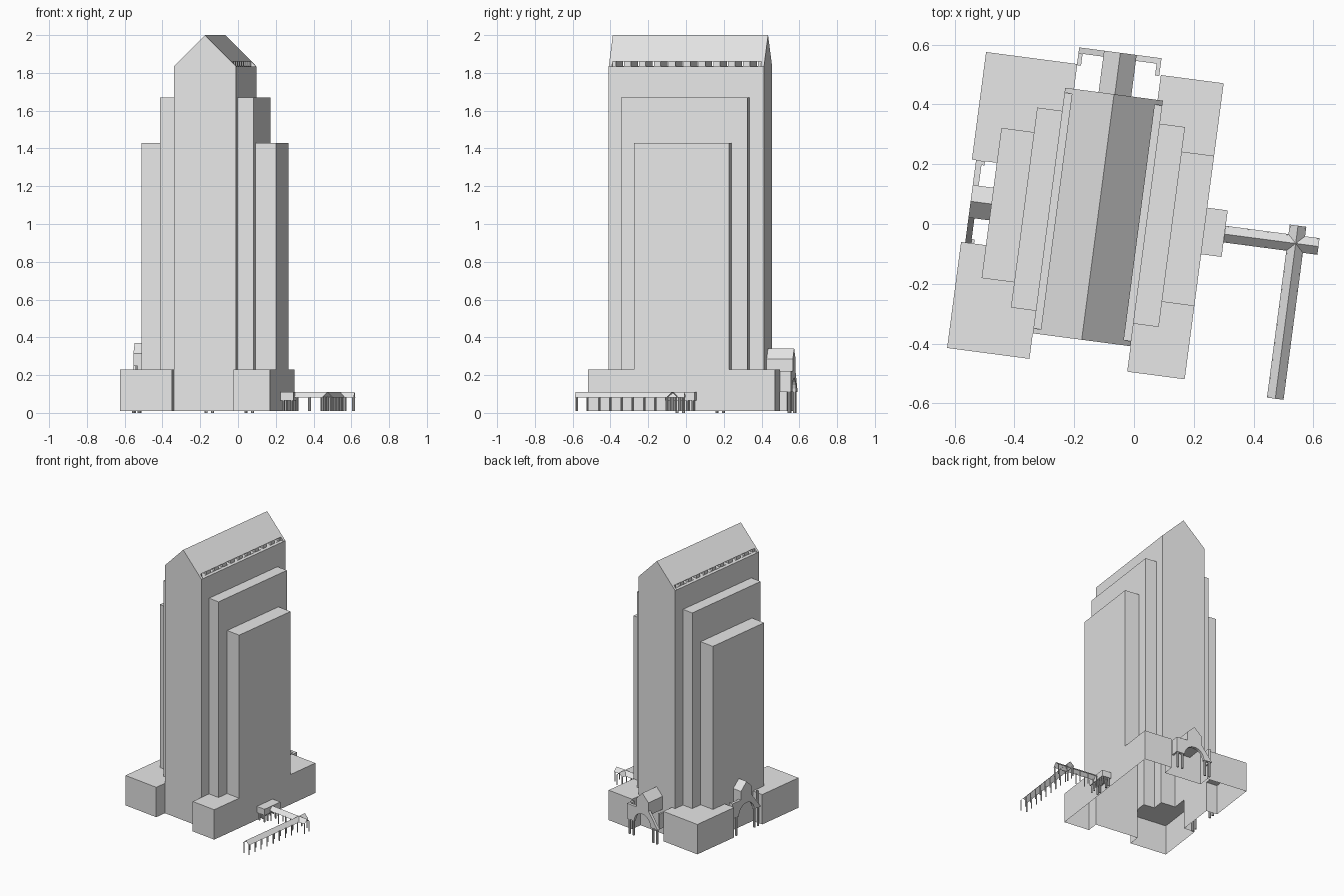
import bpy, bmesh, math
from mathutils import Matrix

old = bpy.data.objects.get("Cube")
if old:
    bpy.data.objects.remove(old, do_unlink=True)

GREY = (0.8, 0.8, 0.8, 1)
mat = bpy.data.materials.new("pale grey")
mat.use_nodes = True
mat.diffuse_color = GREY
mat.node_tree.nodes["Principled BSDF"].inputs["Base Color"].default_value = GREY

TURN = Matrix.Rotation(math.radians(-7.5), 4, 'Z')   # the whole site is turned
FLOOR = 0.01


def add_box(bm, x0, x1, y0, y1, z0, z1):
    m = Matrix.Translation(((x0 + x1) / 2, (y0 + y1) / 2, (z0 + z1) / 2))
    bmesh.ops.create_cube(bm, size=1, matrix=m @ Matrix.Diagonal((x1 - x0, y1 - y0, z1 - z0, 1)))


def add_prism(bm, outline, y0, y1):
    """Extrude an x-z outline along y."""
    face = bm.faces.new([bm.verts.new((x, y0, z)) for x, z in outline])
    out = bmesh.ops.extrude_face_region(bm, geom=[face])
    moved = [v for v in out["geom"] if isinstance(v, bmesh.types.BMVert)]
    bmesh.ops.translate(bm, verts=moved, vec=(0, y1 - y0, 0))


def add_post(bm, x, y, z0, z1, r, sides=8):
    bmesh.ops.create_cone(bm, cap_ends=True, segments=sides, radius1=r, radius2=r,
                          depth=z1 - z0, matrix=Matrix.Translation((x, y, (z0 + z1) / 2)))


def make(name, bm, place=Matrix(), closed=True):
    if closed:
        bmesh.ops.recalc_face_normals(bm, faces=bm.faces[:])
    bm.transform(place)
    me = bpy.data.meshes.new(name)
    bm.to_mesh(me)
    bm.free()
    me.materials.append(mat)
    ob = bpy.data.objects.new(name, me)
    bpy.context.scene.collection.objects.link(ob)
    return ob


def box(name, *dims):
    bm = bmesh.new()
    add_box(bm, *dims)
    return make(name, bm)


def combine(target, other, operation):
    """Bake a boolean into target and drop the other object."""
    mod = target.modifiers.new("combine", 'BOOLEAN')
    mod.operation, mod.object, mod.solver = operation, other, 'EXACT'
    bpy.context.view_layer.update()
    deps = bpy.context.evaluated_depsgraph_get()
    me = bpy.data.meshes.new_from_object(target.evaluated_get(deps))
    target.modifiers.clear()
    target.data = me
    bpy.data.objects.remove(other, do_unlink=True)


# Tower shaft with a gabled top
L, R, MID = -0.288, 0.042, -0.123
FRONT, BACK = -0.407, 0.422
EAVE, RIDGE, SLOT = 1.835, 2.0, 0.025
bm = bmesh.new()
add_prism(bm, [(L, FLOOR), (R, FLOOR), (R, EAVE), (MID, RIDGE), (L, EAVE)], FRONT, BACK)
tower = make("tower", bm)

# Open gallery under the eaves, crossed by short piers
y0, y1 = FRONT + 0.017, BACK - 0.017
for x0, x1 in ((L - 0.1, L + SLOT), (R - SLOT, R + 0.1)):
    combine(tower, box("cutter", x0, x1, y0, y1, EAVE, EAVE + SLOT), 'DIFFERENCE')
bays = 10
step = (y1 - y0) / bays
bm = bmesh.new()
for i in range(bays):
    c = y0 + (i + 0.5) * step
    add_box(bm, L - 0.1, R + 0.1, c - step * 0.27, c + step * 0.27, EAVE + 0.001, EAVE + SLOT - 0.001)
combine(tower, make("cutter", bm), 'DIFFERENCE')

# Stepped shoulders and the four base blocks
BASE = 0.23
for dims in (
        (-0.372, 0.127, -0.331, 0.344, 1.67),
        (-0.482, 0.236, -0.246, 0.261, 1.43),
        (-0.566, L, -0.493, -0.135, BASE),
        (-0.566, -0.258, 0.143, 0.506, BASE),
        (R, 0.236, -0.493, 0, BASE),
        (0.024, 0.236, 0, 0.506, BASE)):
    combine(tower, box("block", *dims[:4], FLOOR, dims[4]), 'UNION')

# The shell is open underneath
bm = bmesh.new()
bm.from_mesh(tower.data)
under = [f for f in bm.faces if f.normal.z < -0.9 and f.calc_center_median().z < FLOOR + 0.005]
bmesh.ops.delete(bm, geom=under, context='FACES')
bmesh.ops.dissolve_limit(bm, angle_limit=0.01, verts=bm.verts[:], edges=bm.edges[:])
bm.to_mesh(tower.data)
bm.free()
tower.data.transform(TURN)


def porch(name, place, half, lift, vault, returns):
    """Arched entrance facing +y, outer face on y = 0."""
    spring, top, eave, ridge = (z + lift for z in (0.11, 0.222, 0.285, 0.34))
    g, r = 0.055, 0.075
    arch = [(-r * math.cos(math.pi * i / 12), spring + r * math.sin(math.pi * i / 12)) for i in range(13)]
    wall = [(-half, spring)] + arch + [(half, spring), (half, top), (g, top), (g, eave),
                                       (0, ridge), (-g, eave), (-g, top)]
    bm = bmesh.new()
    add_prism(bm, wall, -0.02, 0)
    add_prism(bm, [(-g, spring + r + 0.005), (g, spring + r + 0.005), (g, eave), (0, ridge), (-g, eave)],
              -vault, -0.02)
    for s in (-1, 1):
        xs = sorted((s * half, s * (half - 0.014)))
        add_box(bm, *xs, -returns, -0.02, spring, top)
    make(name, bm, place)
    bm = bmesh.new()
    for s in (-1, 1):
        for x in (0.089, 0.124):
            add_post(bm, s * x, -0.011, 0, spring, 0.008)
    make(name + "_columns", bm, place)


porch("back_porch", TURN @ Matrix.Translation((-0.12, 0.562, 0)), 0.139, 0, 0.14, 0.06)
porch("side_porch", TURN @ Matrix.Translation((-0.552, 0.004, 0)) @ Matrix.Rotation(math.pi / 2, 4, 'Z'),
      0.139, 0.03, 0.07, 0.03)

# Flat-topped side entrance where the walkway starts
bm = bmesh.new()
add_box(bm, 0.236, 0.305, -0.071, 0.086, 0.065, 0.11)
make("side_entrance", bm, TURN)
bm = bmesh.new()
for x in (0.25, 0.295):
    for y in (-0.06, -0.03, 0.045, 0.075):
        add_post(bm, x, y, FLOOR, 0.065, 0.006)
make("side_entrance_columns", bm, TURN)


def walkway(name, place, length, posts):
    """Open pitched canopy running along +y from the origin."""
    half, low, high = 0.028, 0.082, 0.11
    bm = bmesh.new()
    ends = [[bm.verts.new((x, y, z)) for x, z in ((-half, low), (0, high), (half, low))]
            for y in (0, length)]
    for i in (0, 1):
        bm.faces.new((ends[0][i], ends[1][i], ends[1][i + 1], ends[0][i + 1]))
    bmesh.ops.recalc_face_normals(bm, faces=bm.faces[:])
    if bm.faces[:][0].normal.z < 0:
        bmesh.ops.reverse_faces(bm, faces=bm.faces[:])
    make(name + "_roof", bm, place, closed=False)
    bm = bmesh.new()
    for y in posts:
        for s in (-1, 1):
            add_post(bm, s * (half - 0.005), y, FLOOR, low + 0.003, 0.004, 6)
    make(name + "_posts", bm, place)


walkway("long_walkway", TURN @ Matrix.Translation((0.545, -0.518, 0)), 0.584,
        [0.006 + 0.06 * i for i in range(9)] + [0.578])
walkway("short_walkway", TURN @ Matrix.Translation((0.305, 0.006, 0)) @ Matrix.Rotation(-math.pi / 2, 4, 'Z'),
        0.317, [0.01 + 0.066 * i for i in range(4)] + [0.311])
